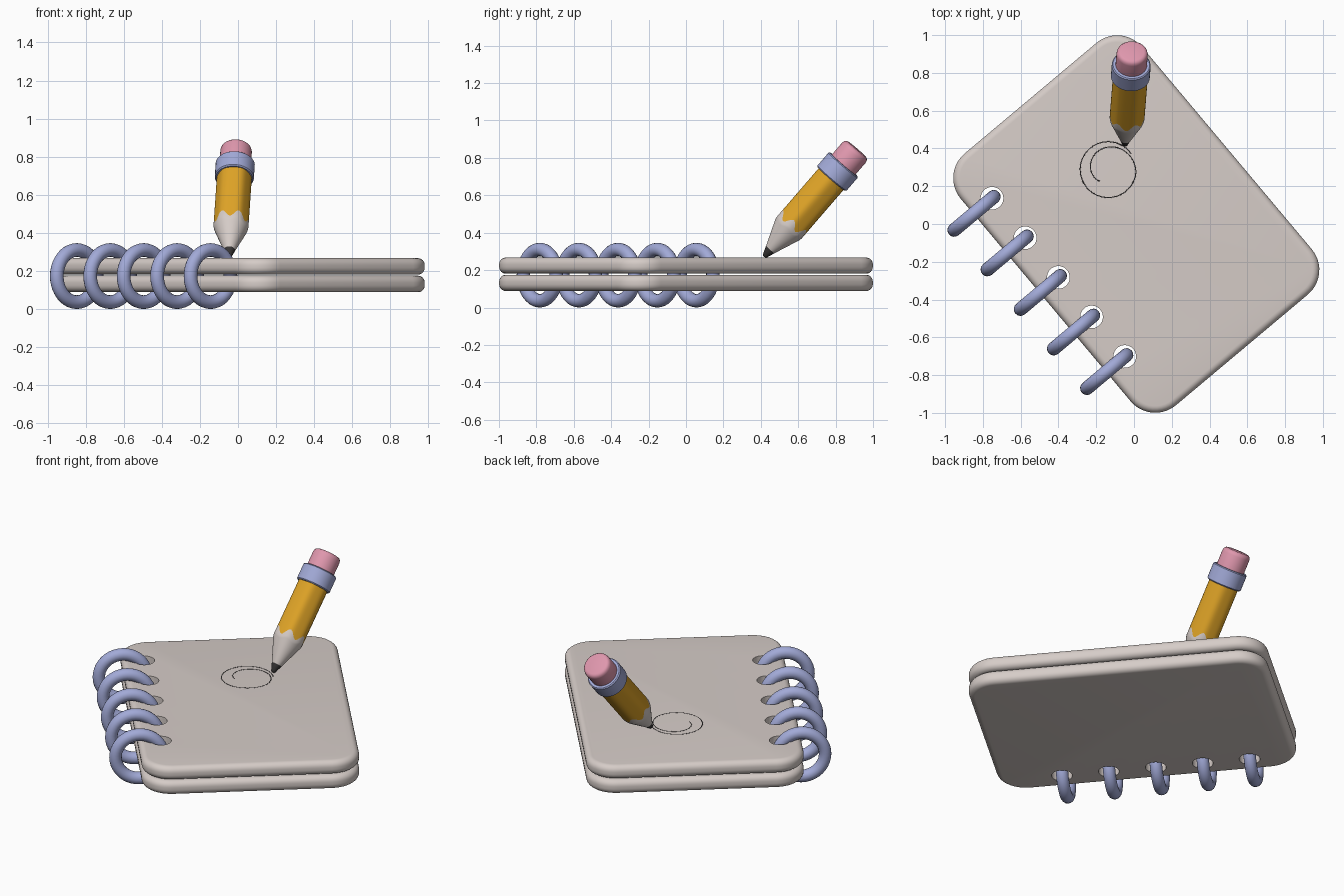
import bpy, bmesh, math
from mathutils import Vector, Matrix

if "Cube" in bpy.data.objects:
    bpy.data.objects.remove(bpy.data.objects["Cube"])


def material(name, rgb):
    m = bpy.data.materials.new(name)
    m.diffuse_color = (*rgb, 1)
    m.use_nodes = True
    m.node_tree.nodes["Principled BSDF"].inputs["Base Color"].default_value = m.diffuse_color
    return m


PAPER = material("warm_grey", (0.67, 0.605, 0.575))
METAL = material("lavender_metal", (0.36, 0.40, 0.68))
ORANGE = material("pencil_orange", (0.74, 0.37, 0.02))
PINK = material("eraser_pink", (0.74, 0.31, 0.42))
DARK = material("graphite", (0.04, 0.037, 0.037))

# Notebook frame: turned 40 degrees, rings along its local -x edge
BOOK = Matrix.Translation((0.012, 0, 0)) @ Matrix.Rotation(math.radians(40), 4, 'Z')
RING_V = [-0.498 + 0.2733 * i for i in range(5)]


def smooth(ob, angle=35):
    bpy.ops.object.select_all(action='DESELECT')
    ob.select_set(True)
    bpy.context.view_layer.objects.active = ob
    bpy.ops.object.shade_smooth_by_angle(angle=math.radians(angle))


def loft(name, loops, mat, matrix):
    """Skin closed loops of points and cap both ends."""
    bm = bmesh.new()
    rows = [[bm.verts.new(p) for p in loop] for loop in loops]
    n = len(rows[0])
    for a, b in zip(rows, rows[1:]):
        for i in range(n):
            j = (i + 1) % n
            bm.faces.new((a[i], a[j], b[j], b[i]))
    bm.faces.new(rows[0][::-1])
    bm.faces.new(rows[-1])
    bmesh.ops.recalc_face_normals(bm, faces=bm.faces)
    me = bpy.data.meshes.new(name)
    bm.to_mesh(me)
    bm.free()
    me.materials.append(mat)
    ob = bpy.data.objects.new(name, me)
    ob.matrix_world = matrix
    bpy.context.collection.objects.link(ob)
    return ob


def rounded_rect(a, b, r, inset, z):
    pts = []
    for k, (sx, sy) in enumerate([(1, 1), (-1, 1), (-1, -1), (1, -1)]):
        for i in range(11):
            t = math.radians(90 * k + 9 * i)
            pts.append((sx * (a - r) + (r - inset) * math.cos(t),
                        sy * (b - r) + (r - inset) * math.sin(t), z))
    return pts


def circle(r, z, n=36, x=0, y=0):
    return [(x + r * math.cos(2 * math.pi * i / n),
             y + r * math.sin(2 * math.pi * i / n), z) for i in range(n)]


# Two slabs with rounded edges and punched holes
def slab(name, z0, z1, bev=0.036):
    loops = []
    for i in range(7):
        t = math.radians(15 * i)
        loops.append((bev * (1 - math.sin(t)), z0 + bev * (1 - math.cos(t))))
    for i in range(7):
        t = math.radians(15 * i)
        loops.append((bev * (1 - math.cos(t)), z1 - bev * (1 - math.sin(t))))
    ob = loft(name, [rounded_rect(0.626, 0.87, 0.17, d, z) for d, z in loops], PAPER, BOOK)
    for v in RING_V:
        cut = loft("hole_cutter", [circle(0.06, z, 32, -0.4975, v) for z in (-0.1, 0.5)], PAPER, BOOK)
        cut.hide_render = True
        mod = ob.modifiers.new("hole", 'BOOLEAN')
        mod.operation = 'DIFFERENCE'
        mod.solver = 'EXACT'
        mod.object = cut
        bpy.context.view_layer.update()
        bpy.context.view_layer.objects.active = ob
        bpy.ops.object.modifier_apply(modifier=mod.name)
        bpy.data.objects.remove(cut)
    smooth(ob)


slab("lower_cover", 0.088, 0.175)
slab("upper_cover", 0.181, 0.267)

# Binding rings
for v in RING_V:
    bpy.ops.mesh.primitive_torus_add(major_radius=0.137, minor_radius=0.036,
                                     major_segments=40, minor_segments=16)
    ring = bpy.context.object
    ring.name = "binding_ring"
    ring.data.materials.append(METAL)
    ring.matrix_world = (BOOK @ Matrix.Translation((-0.622, v, 0.173))
                         @ Matrix.Rotation(math.pi / 2, 4, 'X'))
    smooth(ring, 60)

# Pencil, built along local z from the tip
tip = Vector((-0.048, 0.418, 0.272))
axis = Vector((0.04, 0.505, 0.585))
PENCIL = Matrix.Translation(tip) @ axis.to_track_quat('Z', 'Y').to_matrix().to_4x4()


def scallop(r, z, amp):
    """Slightly six-sided ring with a wavy height."""
    pts = []
    for i in range(48):
        t = 2 * math.pi * i / 48
        w = math.cos(6 * t)
        rr = r * (1 + 0.025 * w)
        pts.append((rr * math.cos(t), rr * math.sin(t), z + amp * w))
    return pts


edge = scallop(0.09, 0.235, 0.022)
parts = [
    ("pencil_lead", [circle(0.007, 0), circle(0.014, 0.006), circle(0.03, 0.05)], DARK),
    ("pencil_wood", [circle(0.03, 0.05, 48), scallop(0.087, 0.195, 0.006),
                     scallop(0.09, 0.208, 0.008), edge], PAPER),
    ("pencil_body", [edge, scallop(0.09, 0.56, 0)], ORANGE),
    ("pencil_ferrule", [circle(0.097, 0.55), circle(0.103, 0.556),
                        circle(0.103, 0.646), circle(0.097, 0.652)], METAL),
    ("pencil_eraser", [circle(0.083, 0.64), circle(0.083, 0.735), circle(0.08, 0.748),
                       circle(0.072, 0.757), circle(0.062, 0.76)], PINK),
]
for name, loops, mat in parts:
    smooth(loft(name, loops, mat, PENCIL))

# Faint drawn scribble, almost flush with the cover
cu = bpy.data.curves.new("scribble", 'CURVE')
cu.dimensions = '3D'
cu.bevel_depth = 0.004
cu.bevel_resolution = 1
sp = cu.splines.new('POLY')
sp.points.add(70)
for i, p in enumerate(sp.points):
    t = 2 * math.pi * i / 45 + 0.6
    r = 0.148 if i < 40 else 0.148 - 0.0024 * (i - 40)
    p.co = (-0.137 + r * math.cos(t), 0.288 + r * math.sin(t), 0.2645, 1)
cu.materials.append(DARK)
bpy.context.collection.objects.link(bpy.data.objects.new("scribble", cu))
